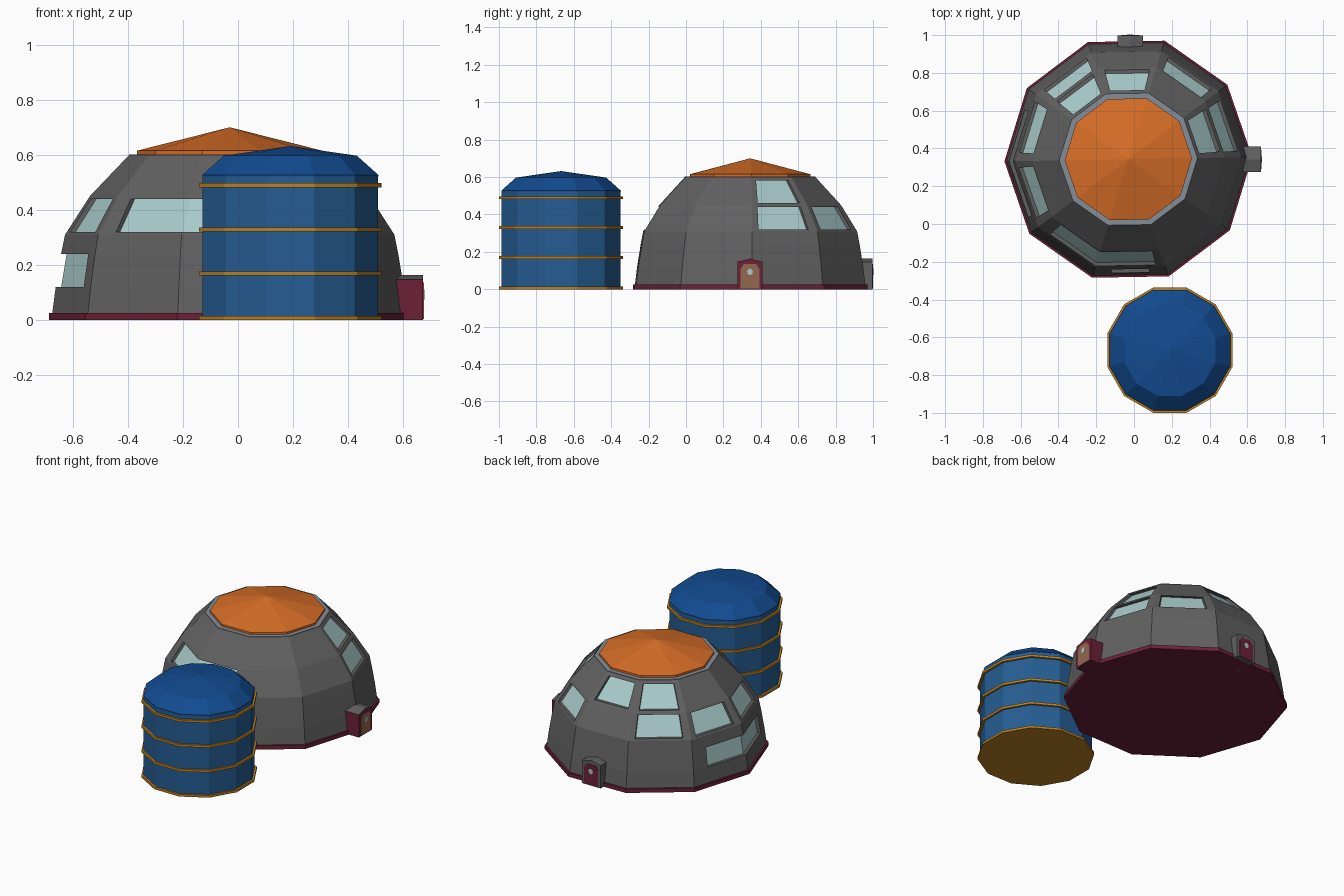
import bpy, bmesh, math
from mathutils import Vector

if "Cube" in bpy.data.objects:
    bpy.data.objects.remove(bpy.data.objects["Cube"])


def mat(name, r, g, b):
    m = bpy.data.materials.new(name)
    m.diffuse_color = (r, g, b, 1)
    m.use_nodes = True
    m.node_tree.nodes["Principled BSDF"].inputs["Base Color"].default_value = m.diffuse_color
    return m


GREY = mat("dome grey", .118, .118, .118)
GLASS = mat("window glass", .40, .60, .60)
MAROON = mat("maroon", .15, .015, .04)
RING = mat("pale grey ring", .23, .27, .32)
ORANGE = mat("roof orange", .68, .155, .02)
TAN = mat("door tan", .30, .14, .08)
BLUE = mat("tank blue", .018, .108, .29)
DEEP = mat("tank roof blue", .006, .07, .28)
GOLD = mat("band gold", .50, .22, .018)


def finish(bm, name, mats):
    bmesh.ops.remove_doubles(bm, verts=bm.verts, dist=1e-5)
    me = bpy.data.meshes.new(name)
    bm.to_mesh(me)
    bm.free()
    for m in mats:
        me.materials.append(m)
    ob = bpy.data.objects.new(name, me)
    bpy.context.collection.objects.link(ob)
    return ob


def lathe(name, centre, sides, turn, profile, m):
    """Closed low-poly solid from (radius, z) rings; radius 0 makes a point."""
    bm = bmesh.new()
    rings = []
    for r, z in profile:
        rings.append([bm.verts.new((centre[0] + r * math.cos(turn + i * math.tau / sides),
                                    centre[1] + r * math.sin(turn + i * math.tau / sides), z))
                      for i in range(sides if r else 1)])
    for a, b in zip(rings, rings[1:]):
        for i in range(sides):
            j = (i + 1) % sides
            if len(b) == 1:
                bm.faces.new((a[i], a[j], b[0]))
            else:
                bm.faces.new((a[i], a[j], b[j], b[i]))
    bm.faces.new(rings[0][::-1])
    if len(rings[-1]) > 1:
        bm.faces.new(rings[-1])
    return finish(bm, name, [m])


# Dome
CX, CY = -.03, .343
TURN = math.radians(1)
TIERS = [(.645, .02), (.632, .12), (.612, .24), (.598, .31), (.508, .45), (.365, .60)]
DEPTH = .02
# (side, tier): (u0, u1, v0, v1); side 0 faces +x, counted anticlockwise
MID, TOP = (.10, .87, .07, .93), (.11, .88, .07, .87)
WINDOWS = {(s, 3): MID for s in (0, 1, 3, 4, 5)}
WINDOWS.update({(s, 4): TOP for s in (0, 2, 3)})
WINDOWS.update({
    (6, 3): (.20, 1, .07, .93), (7, 3): (0, .87, .07, .93),   # wraps a corner
    (4, 1): (.27, 1, 0, 1), (5, 1): (0, .80, 0, 1),           # low, wraps a corner
    (7, 1): (.24, .76, 0, 1)})

bm = bmesh.new()


def dome_point(s, t, u, v, d=0):
    (r0, z0), (r1, z1) = TIERS[t], TIERS[t + 1]
    r = r0 + (r1 - r0) * v - d
    a, b = (TURN + k * math.tau / 10 for k in (s, s + 1))
    x = math.cos(a) * (1 - u) + math.cos(b) * u
    y = math.sin(a) * (1 - u) + math.sin(b) * u
    return Vector((CX + r * x, CY + r * y, z0 + (z1 - z0) * v))


def quad(pts, index=0):
    f = bm.faces.new([bm.verts.new(p) for p in pts])
    f.material_index = index


for s in range(10):
    for t in range(5):
        P = lambda u, v, d=0: dome_point(s, t, u, v, d)
        win = WINDOWS.get((s, t))
        if not win:
            quad([P(0, 0), P(1, 0), P(1, 1), P(0, 1)])
            continue
        u0, u1, v0, v1 = win
        us, vs = [0, u0, u1, 1], [0, v0, v1, 1]
        for i in range(3):
            for j in range(3):
                a, b, c, d = us[i], us[i + 1], vs[j], vs[j + 1]
                if a == b or c == d:
                    continue
                glass = i == 1 and j == 1
                k = DEPTH if glass else 0
                quad([P(a, c, k), P(b, c, k), P(b, d, k), P(a, d, k)], int(glass))
        # recess walls, left open where the window runs on round the corner
        corners = [(u0, v0), (u1, v0), (u1, v1), (u0, v1)]
        for p, q in zip(corners, corners[1:] + corners[:1]):
            if p[0] == q[0] and p[0] in (0, 1):
                continue
            quad([P(*p), P(*q), P(*q, DEPTH), P(*p, DEPTH)])
finish(bm, "dome_wall", [GREY, GLASS])

lathe("dome_base", (CX, CY), 10, TURN, [(.656, 0), (.656, .025)], MAROON)
lathe("roof_ring", (CX, CY), 10, TURN, [(.366, .594), (.366, .602)], RING)
lathe("roof_cone", (CX, CY), 10, TURN, [(.337, .60), (.337, .615), (0, .70)], ORANGE)


# Porches with doors: local frame is (across, out, up)
def prism(name, place, outline, start, end, mats):
    bm = bmesh.new()
    back = [bm.verts.new(place(a, start, z)) for a, z in outline]
    front = [bm.verts.new(place(a, end, z)) for a, z in outline]
    bm.faces.new(back)
    bm.faces.new(front[::-1])
    for i in range(len(back)):
        j = (i + 1) % len(back)
        bm.faces.new((back[i], front[i], front[j], back[j]))
    bmesh.ops.recalc_face_normals(bm, faces=bm.faces)
    bm.normal_update()
    if len(mats) > 1:  # grey on the sloping roof
        for f in bm.faces:
            f.material_index = int(f.normal.z > .5)
    finish(bm, name, mats)


def porch(side, place, out, frame, door):
    prism(side + "_porch", place, [(-.067, 0), (.067, 0), (.067, .147), (0, .164), (-.067, .147)],
          out - .17, out, [frame, GREY])
    prism(side + "_door", place, [(-.05, .005), (.05, .005), (.05, .11), (.032, .136),
                                  (-.032, .136), (-.05, .11)], out - .002, out + .003, [door])
    disc = [(.016 * math.cos(i * math.tau / 8), .093 + .018 * math.sin(i * math.tau / 8))
            for i in range(8)]
    prism(side + "_door_porthole", place, disc, out, out + .005, [GLASS])


porch("right", lambda a, o, z: (o, .342 + a, z), .672, MAROON, TAN)
porch("back", lambda a, o, z: (-.02 + a, o, z), .997, GREY, MAROON)

# Storage tank
TANK = (.19, -.668)
T12 = math.radians(15)
lathe("tank_body", TANK, 12, T12, [(.33, .005), (.33, .525)], BLUE)
lathe("tank_roof", TANK, 12, T12, [(.331, .522), (.331, .527), (.25, .597), (0, .632)], DEEP)
for n, z in enumerate((.008, .17, .33, .49)):
    lathe(f"tank_band_{n + 1}", TANK, 12, T12, [(.343, z - .008), (.343, z + .007)], GOLD)
